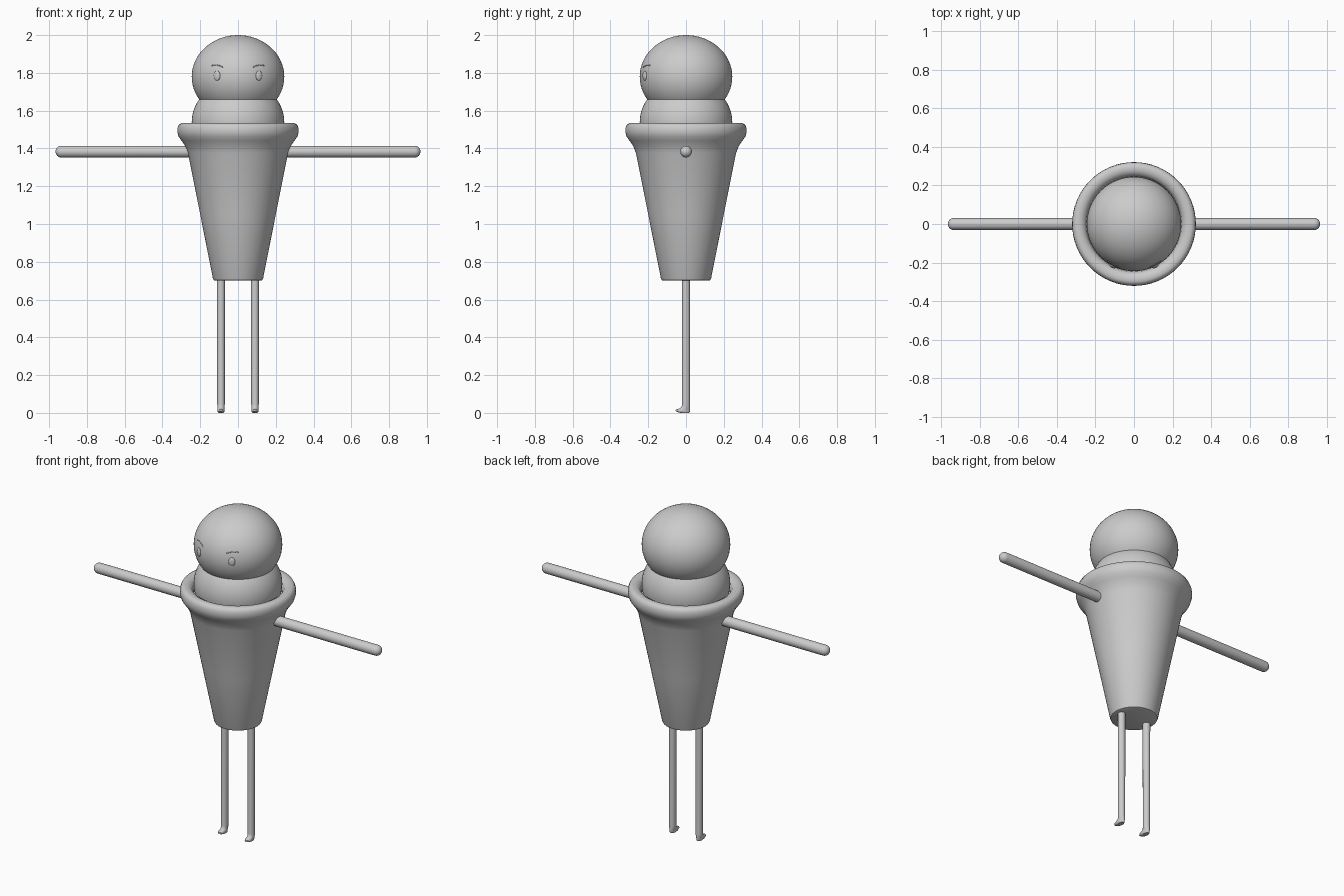
import bpy, bmesh, math
from mathutils import Vector

if "Cube" in bpy.data.objects:
    bpy.data.objects.remove(bpy.data.objects["Cube"])

HEAD_R, HEAD_H, HEAD_Z = 0.245, 0.22, 1.78


def finish(name, bm, angle=40):
    bmesh.ops.remove_doubles(bm, verts=bm.verts, dist=1e-5)
    bmesh.ops.recalc_face_normals(bm, faces=bm.faces)
    me = bpy.data.meshes.new(name)
    bm.to_mesh(me)
    bm.free()
    ob = bpy.data.objects.new(name, me)
    bpy.context.collection.objects.link(ob)
    bpy.ops.object.select_all(action='DESELECT')
    ob.select_set(True)
    bpy.context.view_layer.objects.active = ob
    bpy.ops.object.shade_smooth_by_angle(angle=math.radians(angle))
    return ob


def loft(name, rings, n=32, angle=40):
    """Skin elliptical rings given as (centre x, centre y, z, rx, ry), capping both ends."""
    bm = bmesh.new()
    loops = []
    for cx, cy, z, rx, ry in rings:
        loops.append([bm.verts.new((cx + rx * math.cos(2 * math.pi * i / n),
                                    cy + ry * math.sin(2 * math.pi * i / n), z))
                      for i in range(n)])
    for a, b in zip(loops, loops[1:]):
        for i in range(n):
            j = (i + 1) % n
            bm.faces.new((a[i], a[j], b[j], b[i]))
    bm.faces.new(loops[0])
    bm.faces.new(loops[-1])
    return finish(name, bm, angle)


def ellipsoid(name, loc, scale, turn=0, segs=64):
    bm = bmesh.new()
    bmesh.ops.create_uvsphere(bm, u_segments=segs, v_segments=segs // 2, radius=1)
    ob = finish(name, bm)
    ob.location, ob.scale, ob.rotation_euler = loc, scale, (0, 0, turn)
    return ob


def head_point(x, z):
    r2 = HEAD_R ** 2 * (1 - ((z - HEAD_Z) / HEAD_H) ** 2)
    return Vector((x, -math.sqrt(r2 - x * x), z))


# Two stacked scoops
ellipsoid("upper_scoop", (0, 0, HEAD_Z), (HEAD_R, HEAD_R, HEAD_H))
ellipsoid("lower_scoop", (0, 0, 1.54), (HEAD_R, HEAD_R, HEAD_H))

# Tapered cup with rolled rim
cup = [(0.122, 0.70), (0.129, 0.703), (0.133, 0.712), (0.20, 1.05), (0.265, 1.375),
       (0.278, 1.41), (0.298, 1.44), (0.314, 1.462), (0.321, 1.485), (0.320, 1.51),
       (0.312, 1.527), (0.298, 1.534), (0.275, 1.532), (0.257, 1.522), (0.248, 1.505), (0.244, 1.48)]
loft("cup", [(0, 0, z, r, r) for r, z in cup], 64)

for s, side in ((-1, "left"), (1, "right")):
    # Arms with rounded tips, lofted along z and laid sideways
    r = 0.031
    tip = [(0.935 + r * math.sin(a), r * math.cos(a) + 1e-4)
           for a in (math.radians(d) for d in range(0, 91, 15))]
    arm = loft(side + "_arm", [(0, 0, z, q, q) for z, q in [(0.24, r)] + tip], 24)
    arm.rotation_euler = (0, s * math.pi / 2, 0)
    arm.location = (0, 0, 1.383)

    # Legs ending in small pointed feet (z, toe y, heel y, half width)
    leg = [(0.715, -0.021, 0.021, 0.021), (0.045, -0.021, 0.021, 0.02),
           (0.033, -0.023, 0.022, 0.019), (0.024, -0.033, 0.022, 0.018),
           (0.017, -0.054, 0.022, 0.018), (0.011, -0.057, 0.022, 0.018),
           (0.004, -0.045, 0.020, 0.017), (0.0, -0.03, 0.016, 0.014)]
    loft(side + "_leg", [(s * 0.09, (t + h) / 2, z, w, (h - t) / 2) for z, t, h, w in leg], 24)

    # Eyes
    ellipsoid(side + "_eye", head_point(s * 0.111, 1.785), (0.019, 0.009, 0.026), s * 0.47, 24)

    # Eyebrows following the face
    cu = bpy.data.curves.new(side + "_eyebrow", 'CURVE')
    cu.dimensions = '3D'
    cu.bevel_depth, cu.bevel_resolution, cu.use_fill_caps = 0.003, 2, True
    sp = cu.splines.new('POLY')
    pts = [(0.08, 1.831), (0.095, 1.837), (0.11, 1.841), (0.125, 1.842), (0.14, 1.839)]
    sp.points.add(len(pts) - 1)
    for p, (x, z) in zip(sp.points, pts):
        p.co = (*head_point(s * x, z), 1)
        p.radius = 1.0
    bpy.context.collection.objects.link(bpy.data.objects.new(side + "_eyebrow", cu))
